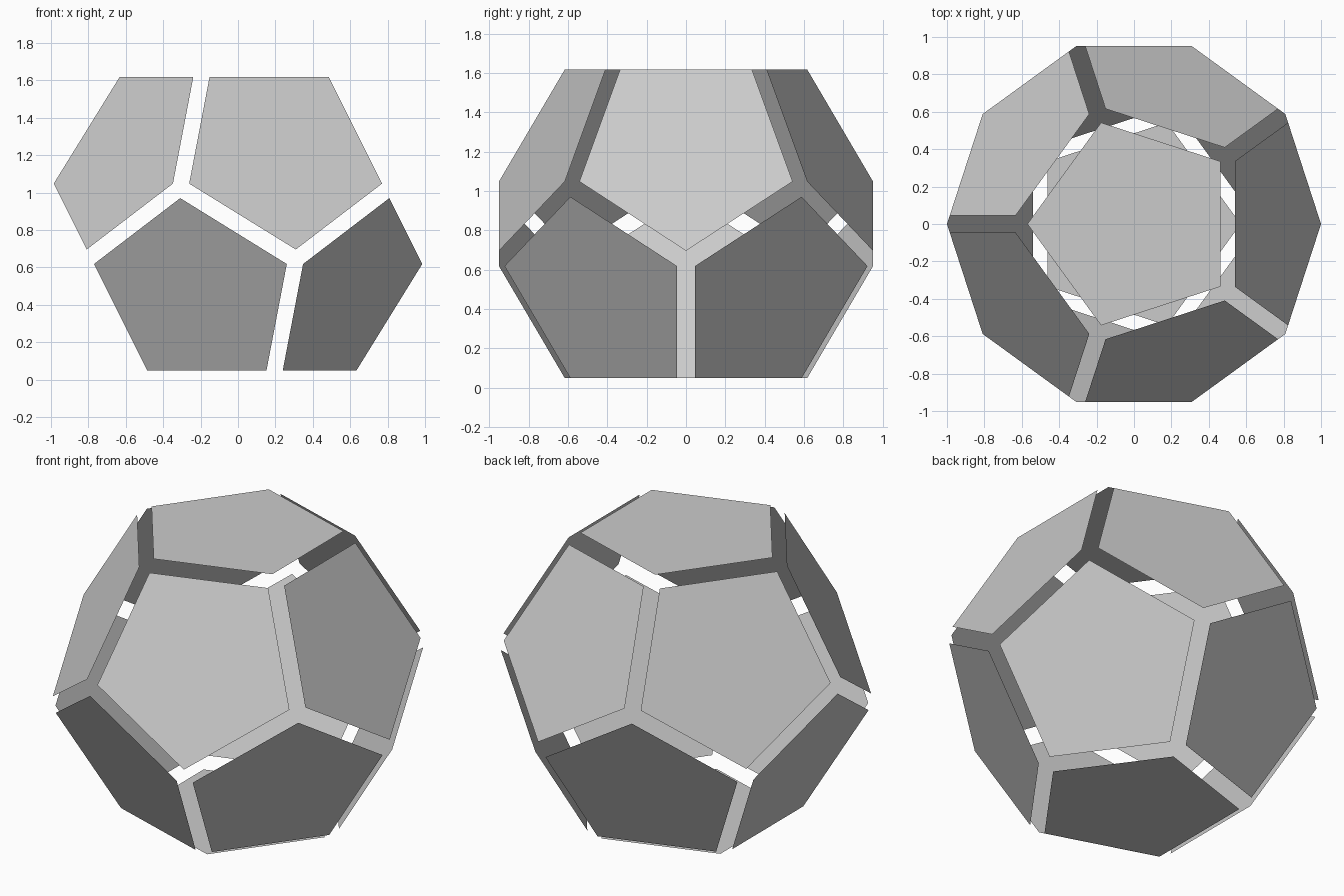
import bpy
from math import pi, cos, sin, atan, tau
from mathutils import Matrix

if "Cube" in bpy.data.objects:
    bpy.data.objects.remove(bpy.data.objects["Cube"])

RADIUS = 0.57                                   # corner radius of each pentagon
DIST = (1 - RADIUS / 5 ** 0.5) * 5 ** 0.5 / 2   # panel distance from the centre (overall width 2)
TILT = atan(2)                                  # angle between neighbouring face normals


def panel(name, tilt, azimuth, spin):
    """Flat pentagon facing outward along (tilt, azimuth)."""
    verts = [(RADIUS * cos(spin + i * tau / 5), RADIUS * sin(spin + i * tau / 5), 0)
             for i in range(5)]
    mesh = bpy.data.meshes.new(name)
    mesh.from_pydata(verts, [], [range(5)])
    place = (Matrix.Translation((0, 0, DIST)) @ Matrix.Rotation(azimuth, 4, 'Z')
             @ Matrix.Rotation(tilt, 4, 'Y') @ Matrix.Translation((0, 0, DIST)))
    mesh.transform(place)
    obj = bpy.data.objects.new(name, mesh)
    bpy.context.collection.objects.link(obj)


# Caps
panel("top_panel", 0, 0, pi)
panel("bottom_panel", pi, 0, pi)

# Upper and lower rings, staggered by half a step
for k in range(5):
    panel(f"upper_panel_{k + 1}", TILT, k * tau / 5, 0)
    panel(f"lower_panel_{k + 1}", pi - TILT, pi + k * tau / 5, pi)
